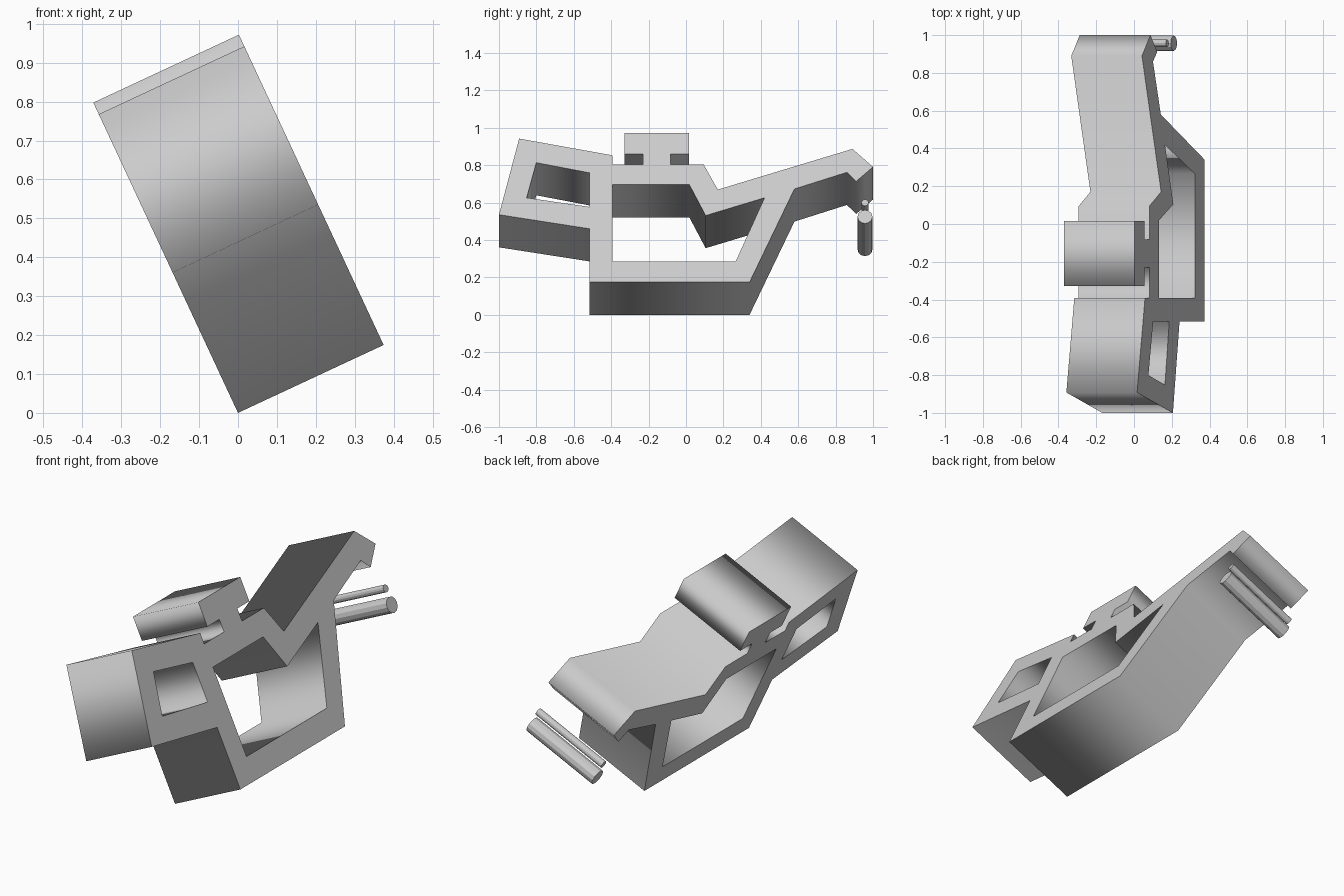
import bpy, bmesh, math
from mathutils import Matrix, Vector

cube = bpy.data.objects.get("Cube")
if cube:
    bpy.data.objects.remove(cube)

WIDTH = 0.413
TILT = math.radians(25)

# Tilted frame: profile plane runs along y and the leaning height axis
along = Vector((0, 1, 0))
height = Vector((-math.sin(TILT), 0, math.cos(TILT)))
across = along.cross(height)
frame = Matrix((along, height, across)).transposed().to_4x4()

grey = bpy.data.materials.new("plain grey")
grey.use_nodes = True
colour = (0.6, 0.6, 0.6, 1)
grey.diffuse_color = colour
grey.node_tree.nodes["Principled BSDF"].inputs["Base Color"].default_value = colour


def add_object(name, bm):
    """Turn a bmesh in the profile frame into a finished object."""
    bmesh.ops.recalc_face_normals(bm, faces=bm.faces)
    mesh = bpy.data.meshes.new(name)
    bm.to_mesh(mesh)
    bm.free()
    mesh.transform(frame)
    mesh.materials.append(grey)
    obj = bpy.data.objects.new(name, mesh)
    bpy.context.collection.objects.link(obj)
    return obj


def extruded_profile(name, loops):
    """Extrude an outline with holes across the full width."""
    curve = bpy.data.curves.new(name + "_profile", "CURVE")
    curve.dimensions = "2D"
    curve.fill_mode = "BOTH"
    curve.extrude = WIDTH / 2
    for points in loops:
        spline = curve.splines.new("POLY")
        spline.points.add(len(points) - 1)
        for p, (y, h) in zip(spline.points, points):
            p.co = (y, h, 0, 1)
        spline.use_cyclic_u = True
    helper = bpy.data.objects.new(name + "_profile", curve)
    bpy.context.collection.objects.link(helper)
    bpy.context.view_layer.update()
    graph = bpy.context.evaluated_depsgraph_get()
    mesh = bpy.data.meshes.new_from_object(helper.evaluated_get(graph))
    bm = bmesh.new()
    bm.from_mesh(mesh)
    bpy.data.objects.remove(helper)
    bpy.data.curves.remove(curve)
    bpy.data.meshes.remove(mesh)
    bmesh.ops.remove_doubles(bm, verts=bm.verts, dist=0.0005)
    bmesh.ops.translate(bm, verts=bm.verts, vec=(0, 0, WIDTH / 2))
    return add_object(name, bm)


def rod(name, y, h, radius):
    bm = bmesh.new()
    bmesh.ops.create_cone(bm, cap_ends=True, segments=12, radius1=radius,
                          radius2=radius, depth=WIDTH,
                          matrix=Matrix.Translation((y, h, WIDTH / 2)))
    return add_object(name, bm)


# Outline: base, rear arm with hook, top block on its neck, front box
base = [(-0.515, 0), (0.34, 0)]
rear_arm = [(0.58, 0.55), (0.86, 0.648), (0.91, 0.595), (1.0, 0.68),
            (0.89, 0.786), (0.17, 0.546), (0.095, 0.693)]
top_block = [(-0.083, 0.693), (-0.083, 0.757), (0.015, 0.757), (0.015, 0.88),
             (-0.328, 0.88), (-0.328, 0.757), (-0.23, 0.757), (-0.23, 0.693)]
front_box = [(-0.392, 0.693), (-0.392, 0.748), (-0.892, 0.847),
             (-1.0, 0.398), (-0.515, 0.315)]

# Openings that pass right through
main_opening = [(-0.392, 0.121), (0.265, 0.121), (0.42, 0.498),
                (0.105, 0.393), (0.018, 0.575), (-0.392, 0.575)]
front_window = [(-0.852, 0.498), (-0.515, 0.444), (-0.515, 0.645),
                (-0.80, 0.705)]

extruded_profile("frame_body", [base + rear_arm + top_block + front_box,
                                main_opening, front_window])

# Loose rods under the hook
rod("large_rod", 0.957, 0.386, 0.04)
rod("small_rod", 0.957, 0.469, 0.019)
